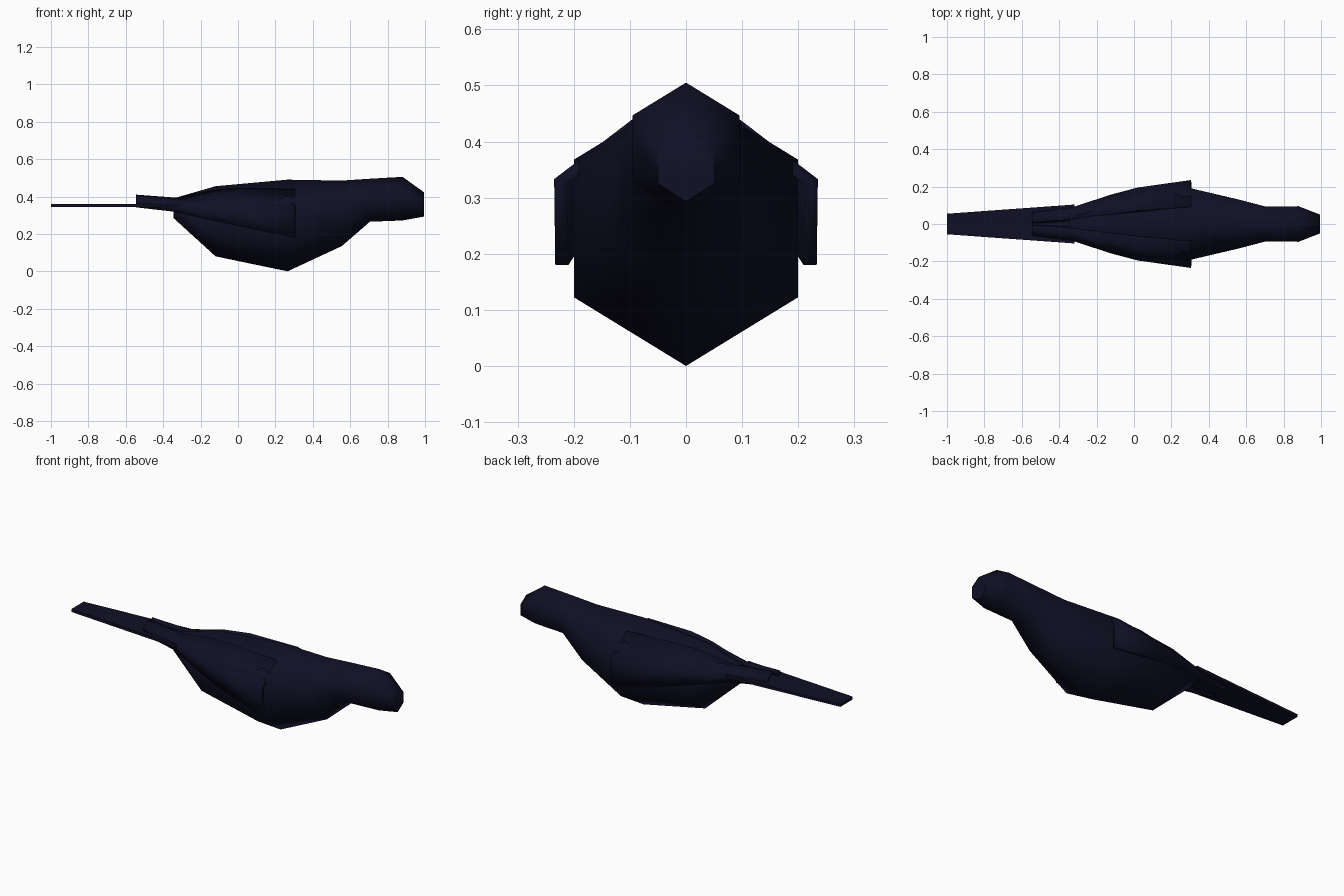
import bpy
import math

cube = bpy.data.objects.get("Cube")
if cube:
    bpy.data.objects.remove(cube, do_unlink=True)

# One dark plumage colour
navy = bpy.data.materials.new("dark navy plumage")
navy.use_nodes = True
colour = (0.005, 0.005, 0.019, 1)
navy.diffuse_color = colour
bsdf = navy.node_tree.nodes["Principled BSDF"]
bsdf.inputs["Base Color"].default_value = colour


def make_object(name, verts, faces, smooth_angle=None):
    mesh = bpy.data.meshes.new(name)
    mesh.from_pydata(verts, [], faces)
    mesh.materials.append(navy)
    obj = bpy.data.objects.new(name, mesh)
    bpy.context.collection.objects.link(obj)
    if smooth_angle:
        bpy.ops.object.select_all(action='DESELECT')
        obj.select_set(True)
        bpy.context.view_layer.objects.active = obj
        bpy.ops.object.shade_smooth_by_angle(angle=math.radians(smooth_angle))
    return obj


def hexagon(x, low, high, half_width):
    """Six-sided section with a point at the top and the bottom."""
    mid, radius = (low + high) / 2, (high - low) / 2
    turns = [math.radians(60 * i) for i in range(6)]
    side = math.sin(math.radians(60))
    return [(x, math.sin(t) / side * half_width, mid + math.cos(t) * radius)
            for t in turns]


# Body and head: hexagonal sections from tail end to face (x, low, high, half width)
sections = [
    (-0.345, 0.285, 0.39, 0.08),
    (-0.12, 0.08, 0.455, 0.153),
    (0.265, 0.0, 0.49, 0.2),
    (0.555, 0.135, 0.485, 0.132),
    (0.705, 0.265, 0.495, 0.093),
    (0.88, 0.272, 0.505, 0.095),
    (0.995, 0.293, 0.422, 0.05),
]
verts = [v for s in sections for v in hexagon(*s)]
faces = []
for ring in range(len(sections) - 1):
    for i in range(6):
        a, b = ring * 6 + i, ring * 6 + (i + 1) % 6
        faces.append((b, a, a + 6, b + 6))
last = (len(sections) - 1) * 6
faces.append(tuple(range(6)))
faces.append(tuple(range(last + 5, last - 1, -1)))
make_object("body", verts, faces, 66)

# Folded wings: shell stations of x, then lower, middle and upper (y, z)
stations = [
    (0.305, (0.233, 0.18), (0.235, 0.333), (0.095, 0.44)),
    (0.02, (0.193, 0.24), (0.195, 0.337), (0.08, 0.446)),
    (-0.12, (0.154, 0.27), (0.158, 0.345), (0.06, 0.436)),
    (-0.335, (0.085, 0.318), (0.088, 0.362), (0.03, 0.394)),
    (-0.545, (0.06, 0.342), (0.062, 0.382), (0.015, 0.41)),
]
verts = [(x, y, z) for x, *rows in stations for y, z in rows]
faces = []
for s in range(len(stations) - 1):
    for r in range(2):
        a = s * 3 + r
        faces.append((a, a + 3, a + 4, a + 1))
wings = make_object("wings", verts, faces, 66)
shell = wings.modifiers.new("thickness", 'SOLIDIFY')
shell.thickness = 0.024
shell.offset = -1
mirror = wings.modifiers.new("both_sides", 'MIRROR')
mirror.use_axis = (False, True, False)
mirror.use_mirror_merge = False

# Tail: thin tapered plate
verts = [(x, side * w, z) for z in (0.345, 0.361)
         for x, w, side in ((-1, 0.055, -1), (-0.318, 0.104, -1),
                            (-0.318, 0.104, 1), (-1, 0.055, 1))]
faces = [(3, 2, 1, 0), (4, 5, 6, 7)]
faces += [(i, (i + 1) % 4, (i + 1) % 4 + 4, i + 4) for i in range(4)]
make_object("tail", verts, faces)
